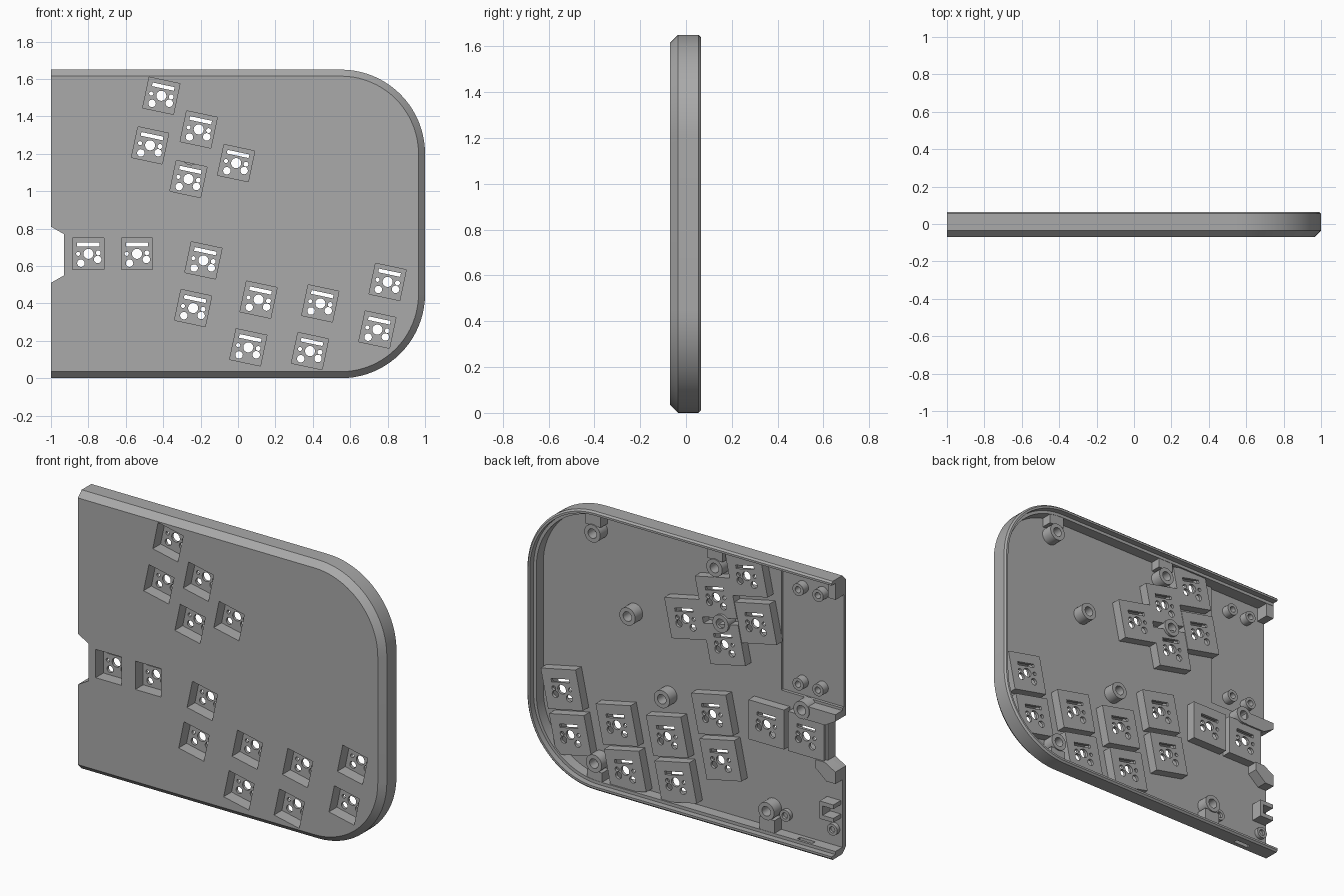
import bpy, bmesh, math
from mathutils import Matrix

cube = bpy.data.objects.get("Cube")
if cube:
    bpy.data.objects.remove(cube, do_unlink=True)

grey = bpy.data.materials.new("plain grey")
grey.use_nodes = True
TONE = (0.4, 0.4, 0.4, 1)
grey.diffuse_color = TONE
grey.node_tree.nodes["Principled BSDF"].inputs["Base Color"].default_value = TONE

W, H, R = 1.0, 1.65, 0.45
FRONT, FLOOR, LEDGE, BACK = -0.07, -0.035, 0.03, 0.065
TILT = math.radians(12)


def finish(bm, name):
    bmesh.ops.recalc_face_normals(bm, faces=bm.faces)
    me = bpy.data.meshes.new(name)
    bm.to_mesh(me)
    bm.free()
    me.materials.append(grey)
    ob = bpy.data.objects.new(name, me)
    bpy.context.collection.objects.link(ob)
    smooth(me)
    return ob


def smooth(me):
    me.polygons.foreach_set("use_smooth", [True] * len(me.polygons))
    me.set_sharp_from_angle(angle=math.radians(30))


def skin(bm, rings, closed=True, caps=True):
    """Bridge matching rings of points, optionally capping both ends."""
    vs = [[bm.verts.new(p) for p in ring] for ring in rings]
    n = len(vs[0])
    pairs = list(zip(vs, vs[1:]))
    for a, b in pairs:
        for i in range(n if closed else n - 1):
            j = (i + 1) % n
            bm.faces.new((a[i], a[j], b[j], b[i]))
    if caps:
        bm.faces.new(vs[0])
        bm.faces.new(vs[-1])


def prism(bm, pts, y0, y1):
    skin(bm, [[(x, y, z) for x, z in pts] for y in (y0, y1)])


def rect(x0, x1, z0, z1):
    return [(x0, z0), (x1, z0), (x1, z1), (x0, z1)]


def circle(x, z, r, n=24):
    return [(x + r * math.cos(math.tau * i / n), z + r * math.sin(math.tau * i / n)) for i in range(n)]


def turned(x, z, s, angle):
    """Square of half size s, turned clockwise."""
    c, k = math.cos(angle), math.sin(angle)
    return [(x + u * c + v * k, z - u * k + v * c) for u, v in rect(-s, s, -s, s)]


def outline(d, n=20):
    """Open path round the case, inset by d, from lower to upper open end."""
    pts = [(-W, d)]
    for cz, start in ((R, -90), (H - R, 0)):
        for i in range(n + 1):
            a = math.radians(start + 90 * i / n)
            pts.append((W - R + (R - d) * math.cos(a), cz + (R - d) * math.sin(a)))
    return pts + [(-W, H - d)]


def cut(ob, cutter):
    """Subtract cutter, bake the result and drop the cutter."""
    mod = ob.modifiers.new("cut", "BOOLEAN")
    mod.operation, mod.solver, mod.object = "DIFFERENCE", "EXACT", cutter
    dg = bpy.context.evaluated_depsgraph_get()
    me = bpy.data.meshes.new_from_object(ob.evaluated_get(dg))
    ob.modifiers.clear()
    ob.data = me
    smooth(me)
    bpy.data.objects.remove(cutter, do_unlink=True)


def solid(name, pts, y0, y1):
    bm = bmesh.new()
    prism(bm, pts, y0, y1)
    return finish(bm, name)


# Rim wall: bevelled front, stepped ledge at the back
profile = [(.035, FRONT), (0, FLOOR), (0, .055), (.01, BACK), (.022, BACK),
           (.022, LEDGE), (.04, LEDGE), (.04, -.04), (.035, -.04)]
bm = bmesh.new()
tracks = [[(x, y, z) for x, z in outline(d)] for d, y in profile]
skin(bm, [list(section) for section in zip(*tracks)])
rim = finish(bm, "rim_wall")
cut(rim, solid("port_cutter", rect(-.84, -.74, -.1, .1), -.01, .015))

# Socket positions: x, z, turn
sockets = [(-.80, .665, 0), (-.54, .665, 0)]
sockets += [(x, z, TILT) for x, z in (
    (-.41, 1.51), (-.21, 1.33), (-.01, 1.15), (-.47, 1.245), (-.265, 1.065),
    (-.185, .63), (-.24, .375), (.11, .42), (.055, .165),
    (.44, .40), (.385, .145), (.80, .515), (.745, .26))]
POCKET, BLOCK = .084, .117

# Front panel with socket openings, edge notch and a shallow rear recess
panel = solid("front_panel", outline(.035), FRONT, FLOOR)
bm = bmesh.new()
for x, z, t in sockets:
    prism(bm, turned(x, z, POCKET, t), -.2, .1)
prism(bm, [(-1.1, .45), (-W, .51), (-.93, .55), (-.93, .77), (-W, .81), (-1.1, .87)], -.2, .1)
prism(bm, rect(-1.1, -.6, .865, H - .036), FLOOR - .018, .1)
cut(panel, finish(bm, "panel_cutter"))

# One hollow socket, then linked copies
first = solid("switch_socket", turned(0, 0, BLOCK, 0), FLOOR - .001, .02)
cut(first, solid("pocket_cutter", turned(0, 0, POCKET, 0), -.2, .003))
bm = bmesh.new()
prism(bm, rect(-.06, .06, .04, .06), -.03, .1)
for x, z, r in ((0, 0, .027), (-.055, 0, .011), (.053, .005, .013), (-.04, -.05, .02), (.05, -.03, .02)):
    prism(bm, circle(x, z, r), -.03, .1)
cut(first, finish(bm, "hole_cutter"))
for i, (x, z, t) in enumerate(sockets):
    ob = first if i == 0 else first.copy()
    if i:
        bpy.context.collection.objects.link(ob)
    ob.name = f"switch_socket_{i + 1}"
    ob.matrix_world = Matrix.Translation((x, 0, z)) @ Matrix.Rotation(t, 4, "Y")


def boss(name, x, z, r, hole, base, top):
    """Screw post with a blind hole."""
    bm = bmesh.new()
    steps = [(r, base), (r, top), (hole, top), (hole, base + .01)]
    skin(bm, [[(px, y, pz) for px, pz in circle(x, z, rad)] for rad, y in steps])
    return finish(bm, name)


# Tall screw posts
posts = [(.36, 1.07), (.135, .64), (-.25, 1.19), (-.21, 1.51),
         (.59, 1.50), (.58, .14), (-.55, .16), (-.78, .82)]
for i, (x, z) in enumerate(posts):
    boss(f"screw_post_{i + 1}", x, z, .052, .028, FLOOR - .001, .035)

# Webs joining the outer posts to the rim
for i, (x, z) in enumerate(posts):
    if z > 1.4:
        solid(f"post_web_{i + 1}", rect(x - .05, x + .05, z + .045, H - .03), FLOOR - .001, LEDGE - .002)
    elif z < .2:
        solid(f"post_web_{i + 1}", rect(x - .05, x + .05, .03, z - .045), FLOOR - .001, LEDGE - .002)

# Short board posts in the recess and by the lower edge
for i, (x, z) in enumerate([(x, z) for x in (-.73, -.86) for z in (.945, 1.505)]):
    boss(f"board_post_{i + 1}", x, z, .036, .018, FLOOR - .019, -.005)
for i, x in enumerate((-.64, -.95)):
    boss(f"lower_post_{i + 1}", x, .14, .034, .018, FLOOR - .001, -.01)

# Wall around the edge notch
solid("notch_wall", rect(-.93, -.905, .54, .78), FLOOR - .001, .0)
solid("notch_upper_guard", [(-W, .81), (-.93, .77), (-.80, .77), (-.80, .85), (-W, .85)], FLOOR - .001, LEDGE)
solid("notch_lower_guard", [(-W, .51), (-.93, .55), (-.87, .55), (-.87, .50), (-.94, .44), (-W, .44)],
      FLOOR - .001, LEDGE)

# Clips on the open edge
for i, z in enumerate((.21, .29)):
    solid(f"edge_clip_{i + 1}", rect(-.99, -.90, z, z + .025), FLOOR - .001, .035)
solid("edge_clip_back", rect(-.92, -.90, .21, .315), FLOOR - .001, .035)
solid("upper_corner_tab", rect(-W, -.95, 1.53, H - .03), FLOOR - .019, LEDGE - .002)
